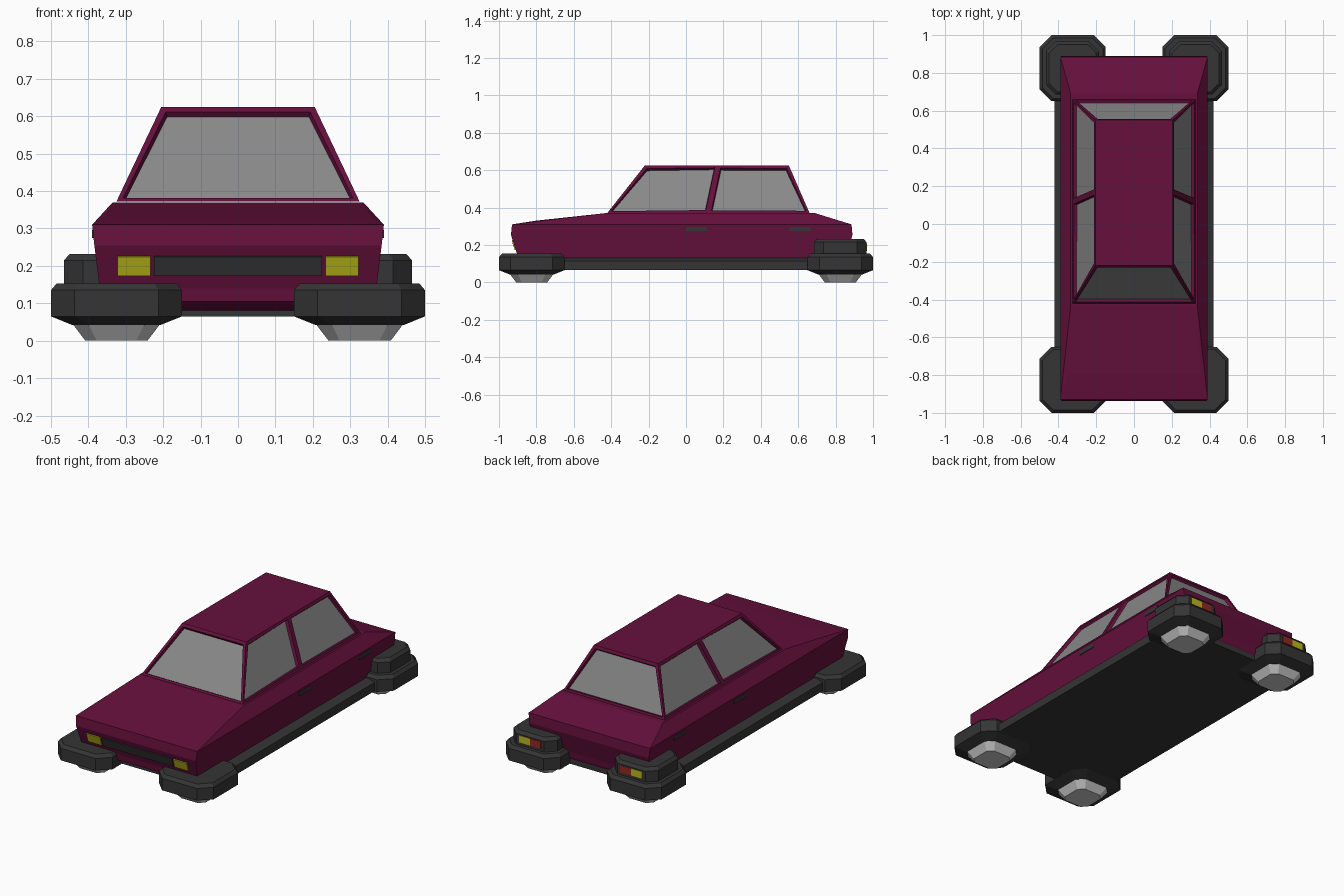
import bpy, bmesh
from mathutils import Matrix, Vector

if "Cube" in bpy.data.objects:
    bpy.data.objects.remove(bpy.data.objects["Cube"])


def material(name, r, g, b):
    m = bpy.data.materials.new(name)
    m.diffuse_color = (r, g, b, 1)
    m.use_nodes = True
    m.node_tree.nodes["Principled BSDF"].inputs["Base Color"].default_value = m.diffuse_color
    return m


PAINT = material("paint", 0.13, 0.005, 0.045)
DARK = material("dark_trim", 0.035, 0.035, 0.035)
GLASS = material("glass", 0.25, 0.25, 0.25)
YELLOW = material("yellow_light", 0.5, 0.48, 0.01)
RED = material("red_light", 0.3, 0.02, 0.015)


def finish(bm, name, *mats):
    bmesh.ops.recalc_face_normals(bm, faces=bm.faces)
    return link(bm, name, *mats)


def link(bm, name, *mats):
    me = bpy.data.meshes.new(name)
    bm.to_mesh(me)
    bm.free()
    ob = bpy.data.objects.new(name, me)
    bpy.context.collection.objects.link(ob)
    for m in mats:
        me.materials.append(m)
    return ob


def stack(bm, rings, cap_top=True):
    """Bridge rings of points from bottom to top; return the vertex rings."""
    vs = [[bm.verts.new(p) for p in r] for r in rings]
    n = len(vs[0])
    for a, b in zip(vs, vs[1:]):
        for i in range(n):
            j = (i + 1) % n
            bm.faces.new((a[i], a[j], b[j], b[i]))
    bm.faces.new(vs[0][::-1])
    if cap_top:
        bm.faces.new(vs[-1])
    return vs


def rect(x, y0, y1, z):
    return [(-x, y0, z), (x, y0, z), (x, y1, z), (-x, y1, z)]


def octagon(cx, cy, h, z, k=0.36):
    f = h * (1 - k)
    pts = [(-f, -h), (f, -h), (h, -f), (h, f), (f, h), (-f, h), (-h, f), (-h, -f)]
    return [(cx + x, cy + y, z) for x, y in pts]


def octagon_stack(name, cx, cy, profile, *mats):
    bm = bmesh.new()
    stack(bm, [octagon(cx, cy, h, z) for h, z in profile])
    return finish(bm, name, *mats)


def box(name, centre, size, mat, tilt=0.0):
    bm = bmesh.new()
    bmesh.ops.create_cube(bm, size=1)
    m = Matrix.Translation(centre) @ Matrix.Rotation(tilt, 4, 'X') @ Matrix.Diagonal((*size, 1))
    bmesh.ops.transform(bm, matrix=m, verts=bm.verts)
    return finish(bm, name, mat)


# Lower body: stacked rings, then hood, deck, boot and shoulder faces
bm = bmesh.new()
levels = [(0.36, -0.84, 0.84, 0.075), (0.365, -0.895, 0.855, 0.105),
          (0.37, -0.90, 0.86, 0.14), (0.384, -0.936, 0.89, 0.255), (0.39, -0.93, 0.885, 0.31)]
top = stack(bm, [rect(*l) for l in levels], cap_top=False)[-1]
deck = [(top[0], top[1])]
for x, y, z in [(0.355, -0.8, 0.33), (0.335, -0.43, 0.37), (0.335, 0.69, 0.37)]:
    deck.append((bm.verts.new((-x, y, z)), bm.verts.new((x, y, z))))
deck.append((top[3], top[2]))
for a, b in zip(deck, deck[1:]):
    bm.faces.new((a[0], a[1], b[1], b[0]))
for s in (0, 1):
    p = [d[s] for d in deck]
    bm.faces.new((p[0], p[1], p[2]))
    bm.faces.new((p[0], p[2], p[4]))
    bm.faces.new((p[2], p[3], p[4]))
finish(bm, "body", PAINT)

# Cabin with recessed windows; the sides are split by a leaning pillar
bm = bmesh.new()


def cabin_ring(x, y0, ym, y1, z):
    return [(-x, y0, z), (x, y0, z), (x, ym, z), (x, y1, z), (-x, y1, z), (-x, ym, z)]


stack(bm, [cabin_ring(0.325, -0.42, 0.12, 0.66, 0.372),
           cabin_ring(0.205, -0.22, 0.17, 0.55, 0.625)])
bmesh.ops.recalc_face_normals(bm, faces=bm.faces)
panes = [f for f in bm.faces if len(f.verts) == 4]
bmesh.ops.inset_individual(bm, faces=panes, thickness=0.021, depth=0)
bmesh.ops.inset_individual(bm, faces=panes, thickness=0.006, depth=-0.016)
for f in panes:
    f.material_index = 1
link(bm, "cabin", PAINT, GLASS)

# Dark floor skirt
bm = bmesh.new()
stack(bm, [rect(0.42, -0.85, 0.85, 0.065), rect(0.42, -0.85, 0.85, 0.115),
           rect(0.38, -0.83, 0.83, 0.13)])
finish(bm, "floor_skirt", DARK)

# Grille on the sloping nose
box("grille", (0, -0.919, 0.2), (0.45, 0.01, 0.054), DARK, 0.31)

for sx, side in ((-1, "left"), (1, "right")):
    box(f"headlight_{side}", (sx * 0.278, -0.919, 0.2), (0.088, 0.01, 0.054), YELLOW, 0.31)
    # Door handles
    for y, which in ((0.057, "front"), (0.61, "rear")):
        box(f"{which}_handle_{side}", (sx * 0.386, y, 0.285), (0.008, 0.112, 0.022), DARK)
    # Hover pods with thruster nozzles
    for cy, which in ((-0.825, "front"), (0.825, "rear")):
        cx = sx * 0.325
        octagon_stack(f"{which}_pod_{side}", cx, cy,
                      [(0.118, 0.042), (0.175, 0.065), (0.175, 0.135), (0.16, 0.153)], DARK)
        octagon_stack(f"{which}_nozzle_{side}", cx, cy, [(0.083, 0), (0.118, 0.046)])
    # Raised rear housing and its tail lights
    octagon_stack(f"rear_housing_{side}", sx * 0.325, 0.825,
                  [(0.14, 0.15), (0.14, 0.215), (0.125, 0.232)], DARK)
    box(f"tail_light_red_{side}", (sx * 0.29, 0.964, 0.188), (0.07, 0.006, 0.04), RED)
    box(f"tail_light_yellow_{side}", (sx * 0.36, 0.964, 0.188), (0.07, 0.006, 0.04), YELLOW)
